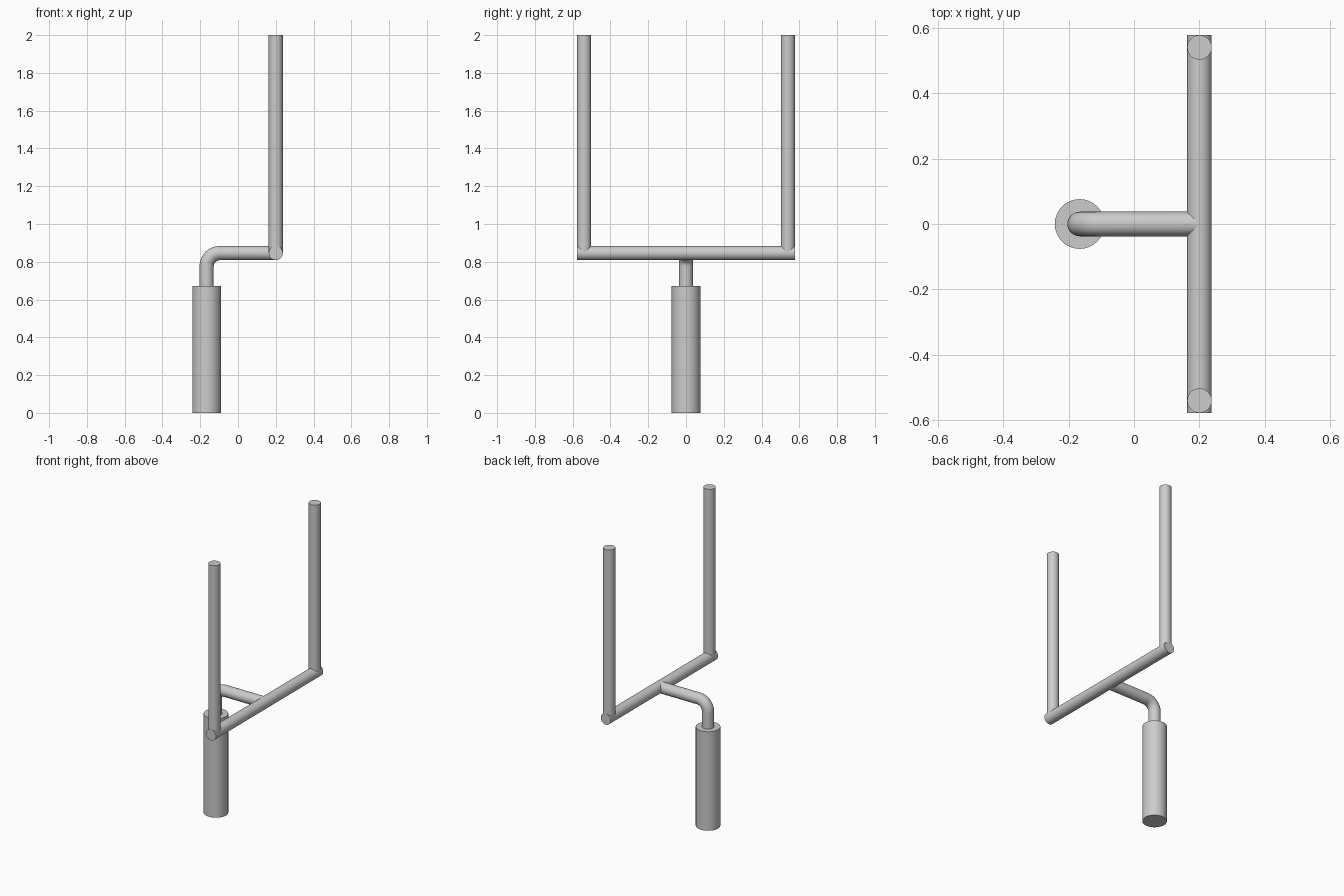
import bpy
from math import radians, pi, sin, cos
from mathutils import Vector

if "Cube" in bpy.data.objects:
    bpy.data.objects.remove(bpy.data.objects["Cube"])

PIPE_R = 0.0375
BAR_X, BAR_Z = 0.2, 0.846
POST_X, POST_TOP = -0.166, 0.673
HALF_SPAN = 0.577
BEND_R = 0.07


def smooth(obj):
    bpy.ops.object.select_all(action='DESELECT')
    obj.select_set(True)
    bpy.context.view_layer.objects.active = obj
    bpy.ops.object.shade_smooth_by_angle(angle=radians(35))


def cylinder(name, start, end, radius):
    a, b = Vector(start), Vector(end)
    rot = (b - a).to_track_quat('Z', 'Y').to_euler()
    bpy.ops.mesh.primitive_cylinder_add(vertices=32, radius=radius, depth=(b - a).length,
                                        location=(a + b) / 2, rotation=rot)
    obj = bpy.context.object
    obj.name = name
    smooth(obj)
    return obj


def bent_pipe(name, points, radius):
    curve = bpy.data.curves.new(name, 'CURVE')
    curve.dimensions = '3D'
    curve.bevel_depth = radius
    curve.bevel_resolution = 14
    curve.use_fill_caps = True
    spline = curve.splines.new('POLY')
    spline.points.add(len(points) - 1)
    for p, co in zip(spline.points, points):
        p.co = (*co, 1)
    obj = bpy.data.objects.new(name, curve)
    bpy.context.collection.objects.link(obj)
    bpy.ops.object.select_all(action='DESELECT')
    obj.select_set(True)
    bpy.context.view_layer.objects.active = obj
    bpy.ops.object.convert(target='MESH')
    smooth(bpy.context.object)


# Padded base post
cylinder("base_post", (POST_X, 0, 0), (POST_X, 0, POST_TOP), 0.076)

# Gooseneck: rises from the post, bends forward to the crossbar
cx, cz = POST_X + BEND_R, BAR_Z - BEND_R
arc = [(cx - BEND_R * cos(t), 0, cz + BEND_R * sin(t))
       for t in (i / 12 * pi / 2 for i in range(13))]
bent_pipe("gooseneck", [(POST_X, 0, POST_TOP - 0.01)] + arc + [(BAR_X, 0, BAR_Z)], PIPE_R)

# Crossbar
cylinder("crossbar", (BAR_X, -HALF_SPAN, BAR_Z), (BAR_X, HALF_SPAN, BAR_Z), PIPE_R)

# Uprights, flush with the crossbar ends
for side, s in (("front", -1), ("back", 1)):
    y = s * (HALF_SPAN - PIPE_R)
    cylinder(f"upright_{side}", (BAR_X, y, BAR_Z), (BAR_X, y, 2.0), PIPE_R)
